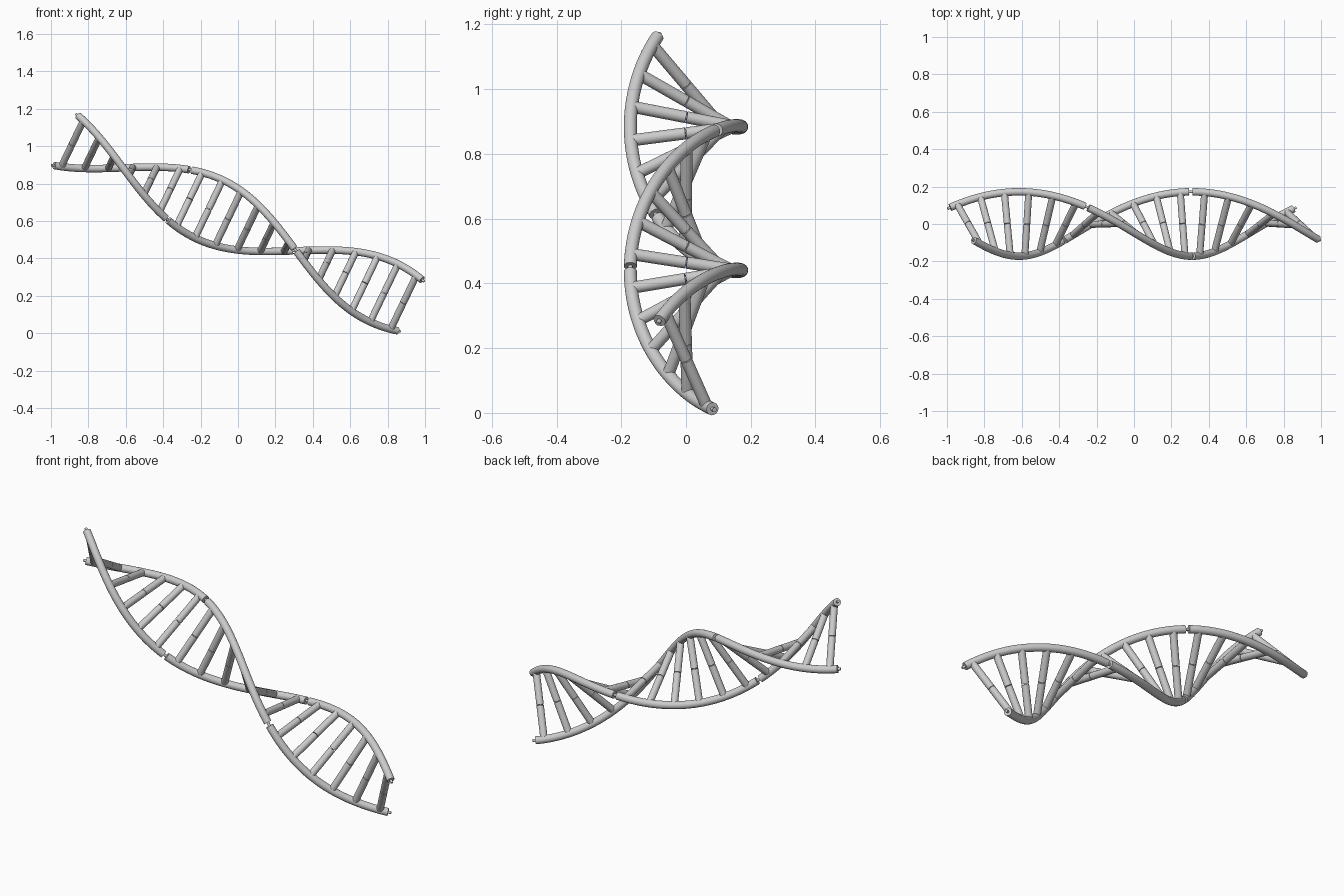
import bpy, bmesh
from math import sin, cos, pi, radians
from mathutils import Vector

if "Cube" in bpy.data.objects:
    bpy.data.objects.remove(bpy.data.objects["Cube"])

CENTRE = Vector((0, 0, 0.589))
TILT = radians(25.6)
AXIS = Vector((cos(TILT), 0, -sin(TILT)))     # helix axis, sloping down to +x
UP = Vector((sin(TILT), 0, cos(TILT)))
SIDE = Vector((0, 1, 0))
R, TUBE, RUNG, PIN = 0.172, 0.020, 0.0185, 0.007
HALF_TURN = 1.026


def helix(s, phase):
    a = pi / 2 - pi * (s + 0.682) / HALF_TURN + phase
    return CENTRE + AXIS * s + (UP * cos(a) + SIDE * sin(a)) * R


def sweep(name, pts, radius, sides=24):
    """Round capped tube along a list of points."""
    bm = bmesh.new()
    rings, n = [], None
    for i, p in enumerate(pts):
        t = (pts[min(i + 1, len(pts) - 1)] - pts[max(i - 1, 0)]).normalized()
        n = t.orthogonal() if n is None else n - t * n.dot(t)
        n.normalize()
        b = t.cross(n)
        rings.append([bm.verts.new(p + (n * cos(2 * pi * k / sides) + b * sin(2 * pi * k / sides)) * radius)
                      for k in range(sides)])
    for r0, r1 in zip(rings, rings[1:]):
        for k in range(sides):
            j = (k + 1) % sides
            bm.faces.new((r0[k], r0[j], r1[j], r1[k]))
    bm.faces.new(rings[0][::-1])
    bm.faces.new(rings[-1])
    me = bpy.data.meshes.new(name)
    bm.to_mesh(me)
    bm.free()
    ob = bpy.data.objects.new(name, me)
    bpy.context.collection.objects.link(ob)
    bpy.ops.object.select_all(action='DESELECT')
    ob.select_set(True)
    bpy.context.view_layer.objects.active = ob
    bpy.ops.object.shade_smooth_by_angle(angle=radians(35))
    return ob


def strand_path(s0, s1, phase, n):
    return [helix(s0 + (s1 - s0) * i / n, phase) for i in range(n + 1)]


# Two backbones, each in three pieces with a thin pin at every joint and end
pieces = [(-1.019, -0.359), (-0.342, 0.330), (0.347, 1.019)]
pins = [(-1.033, -1.010), (-0.370, -0.332), (0.320, 0.357), (1.010, 1.033)]
for label, phase in (("a", 0), ("b", pi)):
    for i, (s0, s1) in enumerate(pieces):
        sweep(f"backbone_{label}_{i + 1}", strand_path(s0, s1, phase, 36), TUBE)
    for i, (s0, s1) in enumerate(pins):
        sweep(f"joint_pin_{label}_{i + 1}", strand_path(s0, s1, phase, 2), PIN, 12)

# Eighteen rungs, each two half bars joined at the middle by a pin
for i in range(18):
    s = -0.982 + 0.1155 * i
    a, b = helix(s, 0), helix(s, pi)
    mid, d = (a + b) / 2, (b - a).normalized()
    sweep(f"rung_{i + 1}_half_a", [a, mid - d * 0.0015], RUNG)
    sweep(f"rung_{i + 1}_half_b", [mid + d * 0.0015, b], RUNG)
    sweep(f"rung_{i + 1}_pin", [mid - d * 0.01, mid + d * 0.01], PIN, 12)
